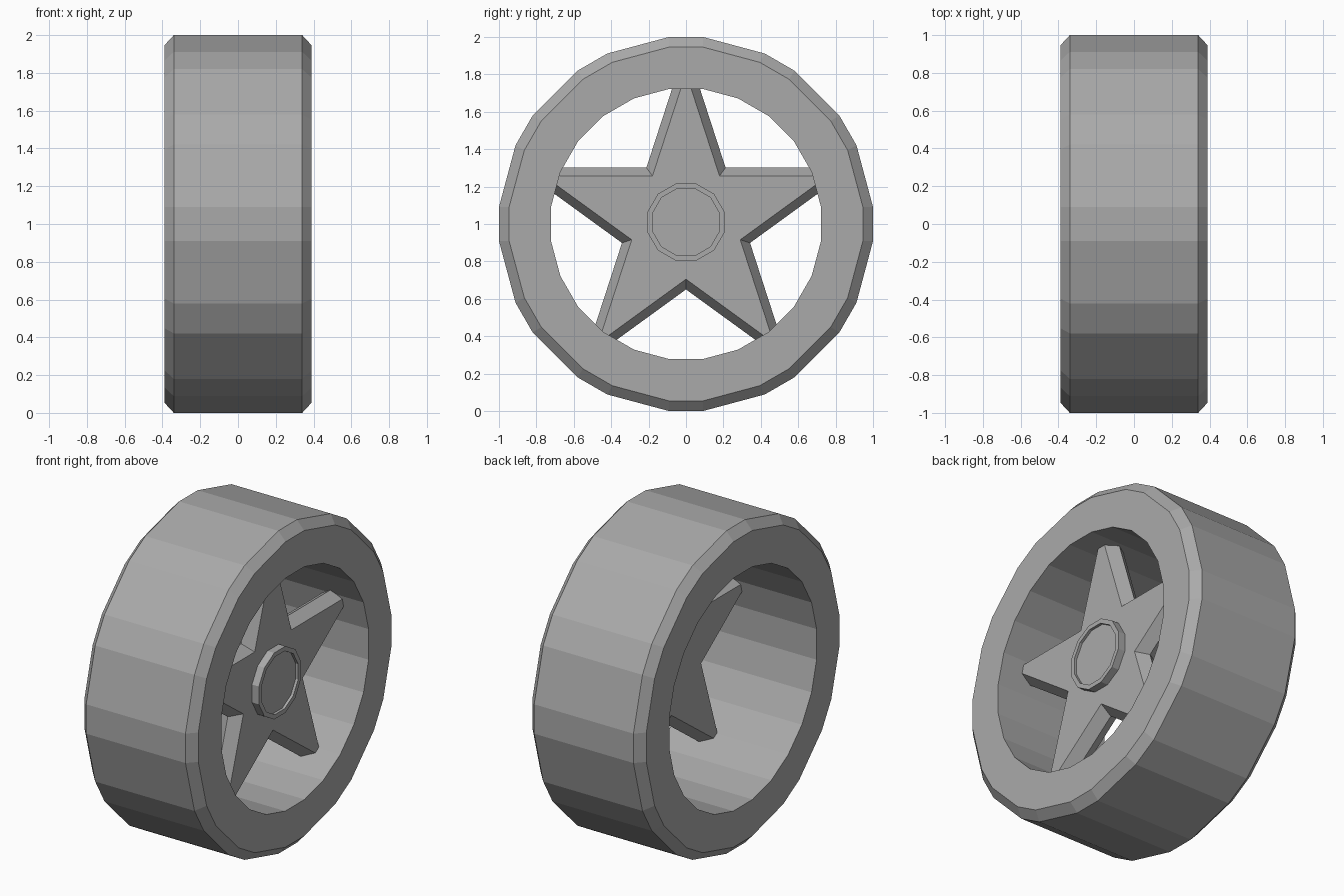
import bpy, bmesh
from math import sin, cos, radians

if "Cube" in bpy.data.objects:
    bpy.data.objects.remove(bpy.data.objects["Cube"], do_unlink=True)

grey = bpy.data.materials.new("plain grey")
grey.use_nodes = True
COLOUR = (0.4, 0.4, 0.4, 1)
grey.diffuse_color = COLOUR
grey.node_tree.nodes["Principled BSDF"].inputs["Base Color"].default_value = COLOUR


def ring(x, polar, centre_z=1.0):
    """Points around the axle from (radius, angle from the top) pairs."""
    return [(x, r * sin(radians(a)), centre_z + r * cos(radians(a))) for r, a in polar]


def loft(name, rings, closed=False):
    """Skin matching rings; cap the ends unless the loop closes on itself."""
    bm = bmesh.new()
    loops = [[bm.verts.new(p) for p in pts] for pts in rings]
    pairs = list(zip(loops, loops[1:]))
    if closed:
        pairs.append((loops[-1], loops[0]))
    else:
        bm.faces.new(loops[0])
        bm.faces.new(loops[-1])
    for a, b in pairs:
        n = len(a)
        for i in range(n):
            j = (i + 1) % n
            bm.faces.new((a[i], a[j], b[j], b[i]))
    bmesh.ops.recalc_face_normals(bm, faces=bm.faces[:])
    mesh = bpy.data.meshes.new(name)
    bm.to_mesh(mesh)
    bm.free()
    mesh.materials.append(grey)
    obj = bpy.data.objects.new(name, mesh)
    bpy.context.collection.objects.link(obj)
    return obj


def split_dodecagon(radius, half):
    """Twelve corners, each split into two points half degrees apart from it."""
    return [(radius, 30 * i + s * half) for i in range(12) for s in (-1, 1)]


def star(inner):
    """Five-pointed star whose edges line up across the middle."""
    return [(inner * (1 if i % 2 else 2.618), 36 * i) for i in range(10)]


def dodecagon(radius):
    return [(radius, 15 + 30 * i) for i in range(12)]


# Tyre: chamfered tread and a plain bore
tread = split_dodecagon(1.004, 5.2)
shoulder = split_dodecagon(0.95, 5.5)
bore = split_dodecagon(0.727, 7.5)
loft("tyre", [
    ring(-0.39, bore), ring(-0.39, shoulder), ring(-0.34, tread),
    ring(0.34, tread), ring(0.39, shoulder), ring(0.39, bore),
], closed=True)

# Star spokes: widest in the middle, tips sunk into the tyre
AXLE = 1.01
loft("star_spokes", [
    ring(0.10, star(0.305), AXLE),
    ring(0.17, star(0.36), AXLE),
    ring(0.24, star(0.305), AXLE),
])

# Hub cap with a shallow recessed centre
loft("hub_cap", [
    ring(0.22, dodecagon(0.213), AXLE),
    ring(0.287, dodecagon(0.213), AXLE),
    ring(0.287, dodecagon(0.185), AXLE),
    ring(0.27, dodecagon(0.185), AXLE),
])
